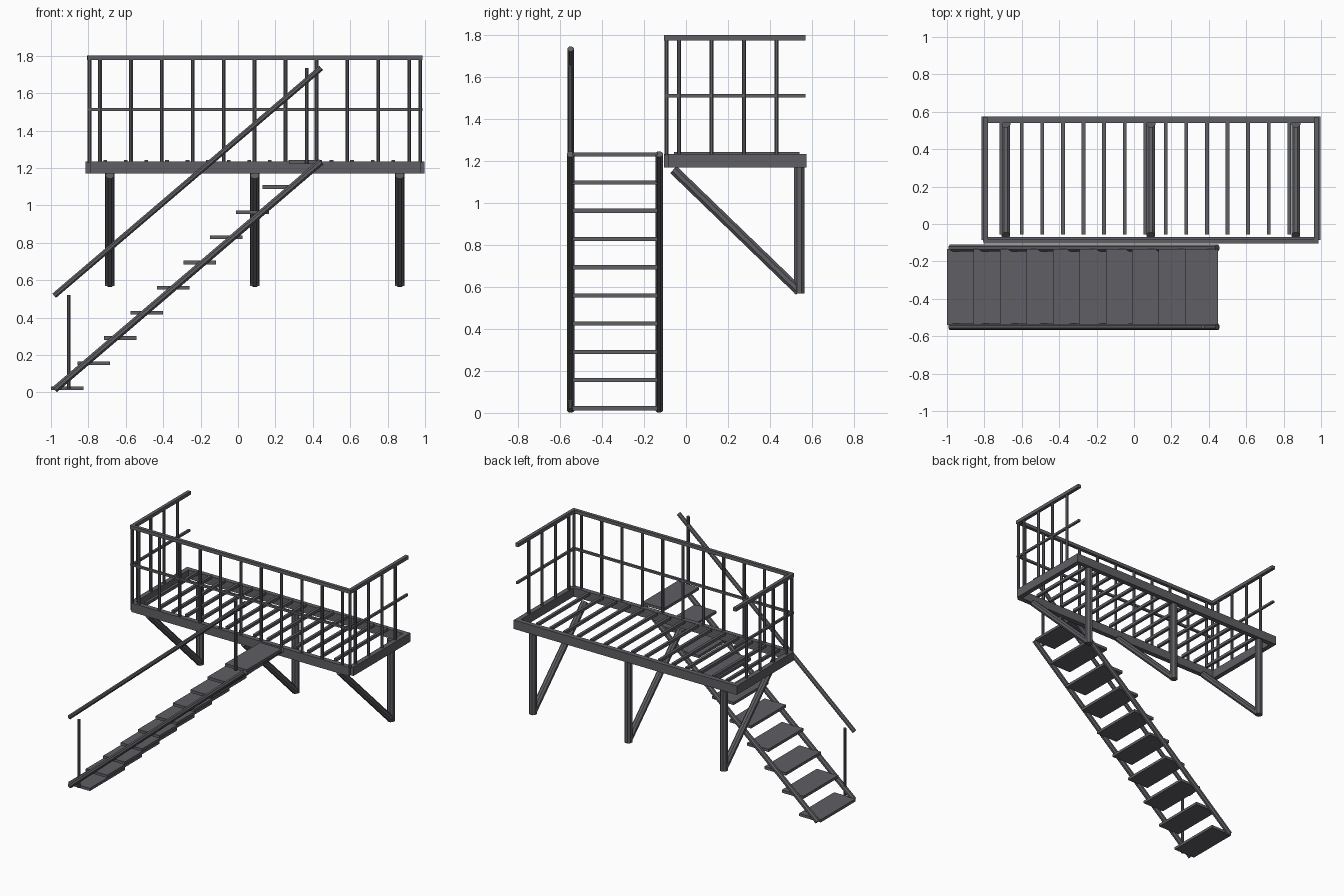
import bpy
import bmesh
from math import pi, cos
from mathutils import Matrix, Vector

cube = bpy.data.objects.get("Cube")
if cube:
    bpy.data.objects.remove(cube)

COLOUR = (0.115, 0.112, 0.125, 1)
steel = bpy.data.materials.new("dark_grey_steel")
steel.use_nodes = True
steel.diffuse_color = COLOUR
steel.node_tree.nodes["Principled BSDF"].inputs["Base Color"].default_value = COLOUR


def finish(name, bm):
    mesh = bpy.data.meshes.new(name)
    bm.to_mesh(mesh)
    bm.free()
    mesh.materials.append(steel)
    obj = bpy.data.objects.new(name, mesh)
    bpy.context.collection.objects.link(obj)


def box(name, x, y, z):
    """Box from its (low, high) range on each axis."""
    bm = bmesh.new()
    ranges = (x, y, z)
    centre = Vector([(lo + hi) / 2 for lo, hi in ranges])
    size = Vector([hi - lo for lo, hi in ranges])
    bmesh.ops.create_cube(bm, size=1, matrix=Matrix.Translation(centre) @ Matrix.Diagonal(size).to_4x4())
    finish(name, bm)


def tube(name, start, end, width):
    """Eight-sided bar between two points, measured across its flats."""
    a, b = Vector(start), Vector(end)
    axis = b - a
    radius = width / 2 / cos(pi / 8)
    turn = axis.to_track_quat('Z', 'Y').to_matrix().to_4x4() @ Matrix.Rotation(pi / 8, 4, 'Z')
    bm = bmesh.new()
    bmesh.ops.create_cone(bm, cap_ends=True, segments=8, radius1=radius, radius2=radius,
                          depth=axis.length, matrix=Matrix.Translation((a + b) / 2) @ turn)
    finish(name, bm)


# Platform frame
DECK = (1.17, 1.235)
box("front_beam", (-0.79, 0.975), (-0.105, -0.07), DECK)
box("back_beam", (-0.815, 0.997), (0.54, 0.575), DECK)
box("right_beam", (-0.815, -0.78), (-0.085, 0.54), DECK)
box("left_beam", (0.962, 0.997), (-0.085, 0.54), DECK)

# Floor slats
for i in range(15):
    x = -0.71 + i * 0.11
    box(f"floor_slat_{i + 1}", (x - 0.01, x + 0.01), (-0.057, 0.54), (1.222, 1.243))

# Wall legs with diagonal braces
for i, x in enumerate((-0.685, 0.09, 0.865)):
    tube(f"leg_{i + 1}", (x, 0.54, 0.57), (x, 0.54, 1.17), 0.05)
    tube(f"brace_{i + 1}", (x, -0.06, 1.16), (x, 0.54, 0.58), 0.045)

# Railings on the front and both ends
for name, height, half in (("top_rail", 1.789, 0.0125), ("middle_rail", 1.512, 0.008)):
    z = (height - half, height + half)
    box("front_" + name, (-0.805, 0.987), (-0.093 - half, -0.093 + half), z)
    for side, x in (("right", -0.794), ("left", 0.975)):
        box(f"{side}_{name}", (x - half, x + half), (-0.093, 0.57), z)

for i in range(11):
    x = -0.738 + i * 0.1653
    tube(f"front_post_{i + 1}", (x, -0.093, 1.23), (x, -0.093, 1.78), 0.02)
for side, x in (("right", -0.794), ("left", 0.975)):
    for i, y in enumerate((-0.093, -0.033, 0.122, 0.277, 0.432)):
        tube(f"{side}_post_{i + 1}", (x, y, 1.23), (x, y, 1.78), 0.02)

# Stairs
for name, y in (("outer", -0.55), ("inner", -0.128)):
    tube(name + "_stringer", (-0.98, y, 0.015), (0.445, y, 1.233), 0.036)
for i in range(10):
    x, z = -1.0 + i * 0.1415, 0.022 + i * 0.1345
    box(f"tread_{i + 1}", (x, x + 0.175), (-0.54, -0.135), (z - 0.01, z + 0.01))

# Stair handrail
tube("handrail", (-0.983, -0.55, 0.517), (0.445, -0.55, 1.735), 0.03)
tube("lower_handrail_post", (-0.905, -0.55, 0.02), (-0.905, -0.55, 0.52), 0.02)
tube("upper_handrail_post", (0.367, -0.55, 1.22), (0.367, -0.55, 1.735), 0.02)
